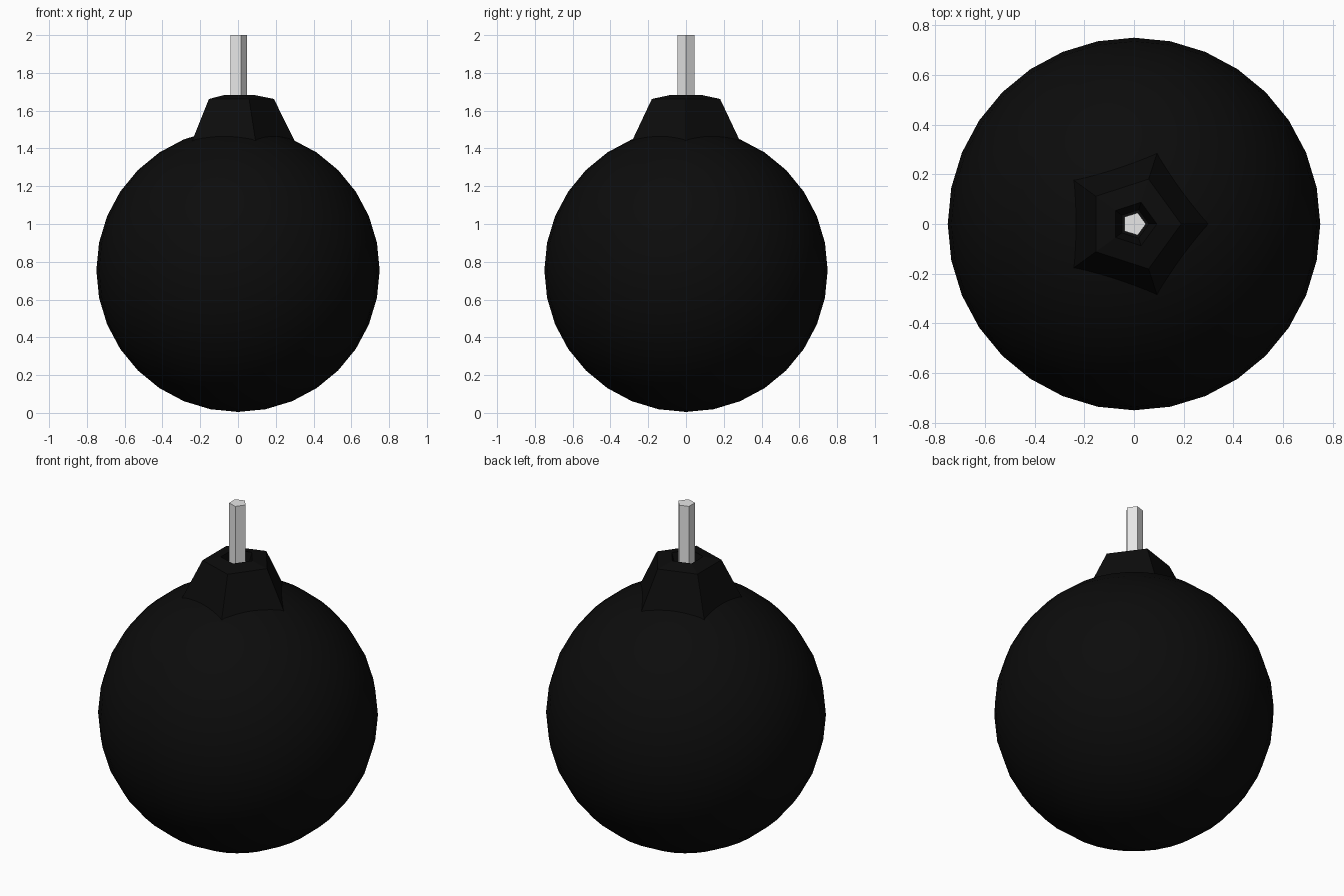
import bpy
import bmesh
from math import cos, sin, tau

cube = bpy.data.objects.get("Cube")
if cube:
    bpy.data.objects.remove(cube, do_unlink=True)


def make_material(name, value):
    mat = bpy.data.materials.new(name)
    mat.use_nodes = True
    colour = (value, value, value, 1)
    mat.diffuse_color = colour
    mat.node_tree.nodes["Principled BSDF"].inputs["Base Color"].default_value = colour
    return mat


black = make_material("black iron", 0.0035)
pale = make_material("pale grey cord", 0.8)


def turned_part(name, profile, sides, mat):
    """Sweep (radius, height) points round z, with capped ends."""
    bm = bmesh.new()
    rings = [[bm.verts.new((r * cos(tau * i / sides), r * sin(tau * i / sides), z))
              for i in range(sides)] for r, z in profile]
    for low, high in zip(rings, rings[1:]):
        for i in range(sides):
            j = (i + 1) % sides
            bm.faces.new((low[i], low[j], high[j], high[i]))
    bm.faces.new(rings[0][::-1])
    bm.faces.new(rings[-1])
    mesh = bpy.data.meshes.new(name)
    bm.to_mesh(mesh)
    bm.free()
    mesh.materials.append(mat)
    obj = bpy.data.objects.new(name, mesh)
    bpy.context.collection.objects.link(obj)
    return obj


# Round body
bpy.ops.mesh.primitive_uv_sphere_add(segments=32, ring_count=16, radius=0.75,
                                     location=(0, 0, 0.755))
body = bpy.context.object
body.name = "round_body"
body.data.materials.append(black)
bpy.ops.object.shade_smooth()

# Five-sided neck with a recessed socket
turned_part("neck", [(0.32, 1.4), (0.19, 1.662), (0.092, 1.682), (0.06, 1.57)], 5, black)

# Fuse standing in the socket
turned_part("fuse", [(0.048, 1.5), (0.048, 2.0)], 5, pale)
